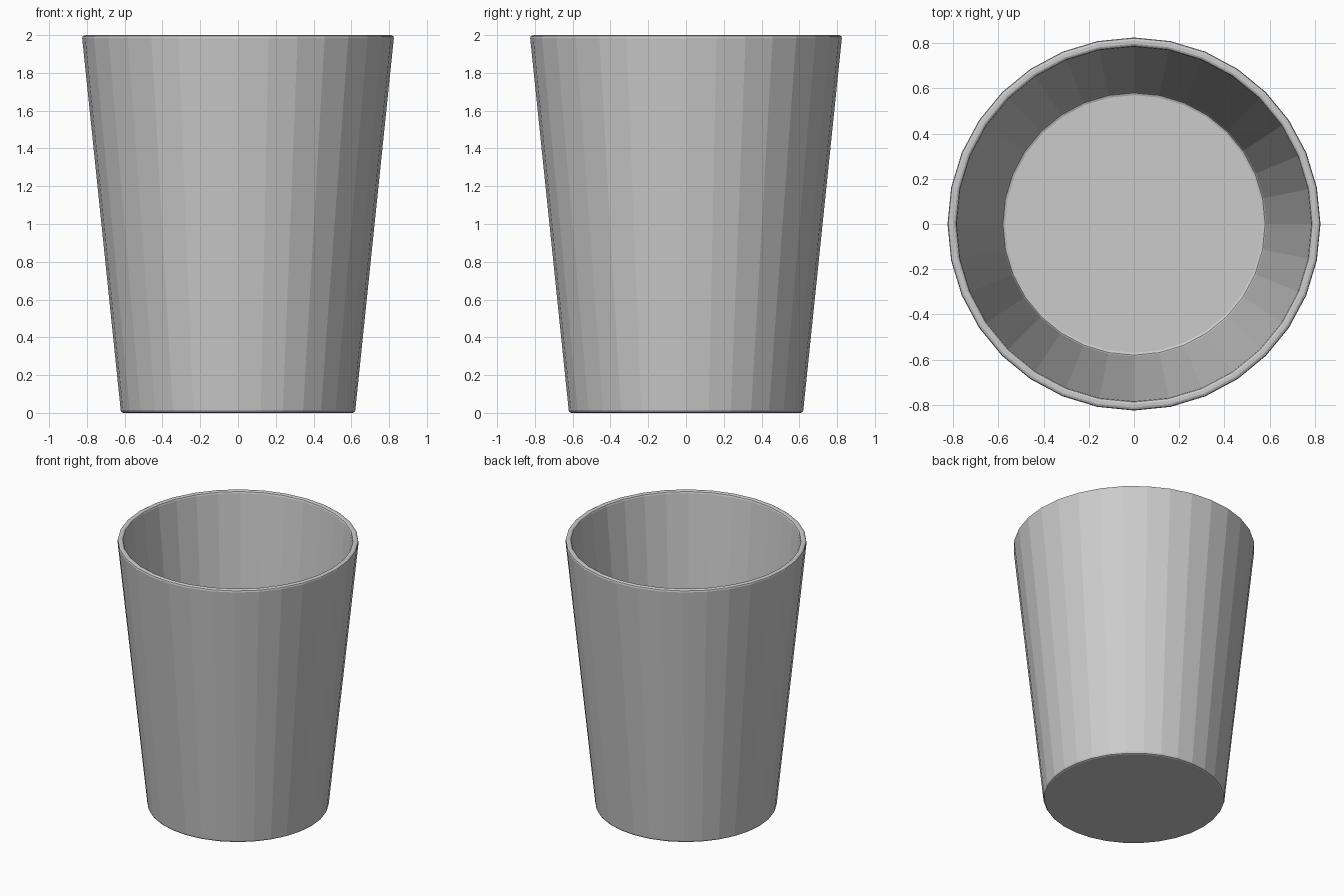
import bpy, bmesh, math

if "Cube" in bpy.data.objects:
    bpy.data.objects.remove(bpy.data.objects["Cube"])

SIDES = 32

# Wall cross-section (radius, height), from underside centre over the rim to the inner floor
profile = [
    (0.608, 0.0), (0.616, 0.004), (0.621, 0.014),      # rounded foot
    (0.825, 1.984), (0.822, 1.995), (0.812, 2.0),      # outer wall and rim
    (0.797, 2.0), (0.788, 1.995), (0.784, 1.984),      # inner rim
    (0.585, 0.054), (0.580, 0.044), (0.570, 0.040),    # inner wall and floor edge
]

bm = bmesh.new()
rings = []
for r, z in profile:
    rings.append([bm.verts.new((r * math.cos(2 * math.pi * i / SIDES),
                                r * math.sin(2 * math.pi * i / SIDES), z))
                  for i in range(SIDES)])

# Walls between successive rings
for a, b in zip(rings, rings[1:]):
    for i in range(SIDES):
        j = (i + 1) % SIDES
        bm.faces.new((a[i], a[j], b[j], b[i]))

# Underside and inner floor
bm.faces.new(rings[0][::-1])
bm.faces.new(rings[-1])
bmesh.ops.recalc_face_normals(bm, faces=bm.faces)

mesh = bpy.data.meshes.new("tapered_cup")
bm.to_mesh(mesh)
bm.free()
cup = bpy.data.objects.new("tapered_cup", mesh)
bpy.context.collection.objects.link(cup)
